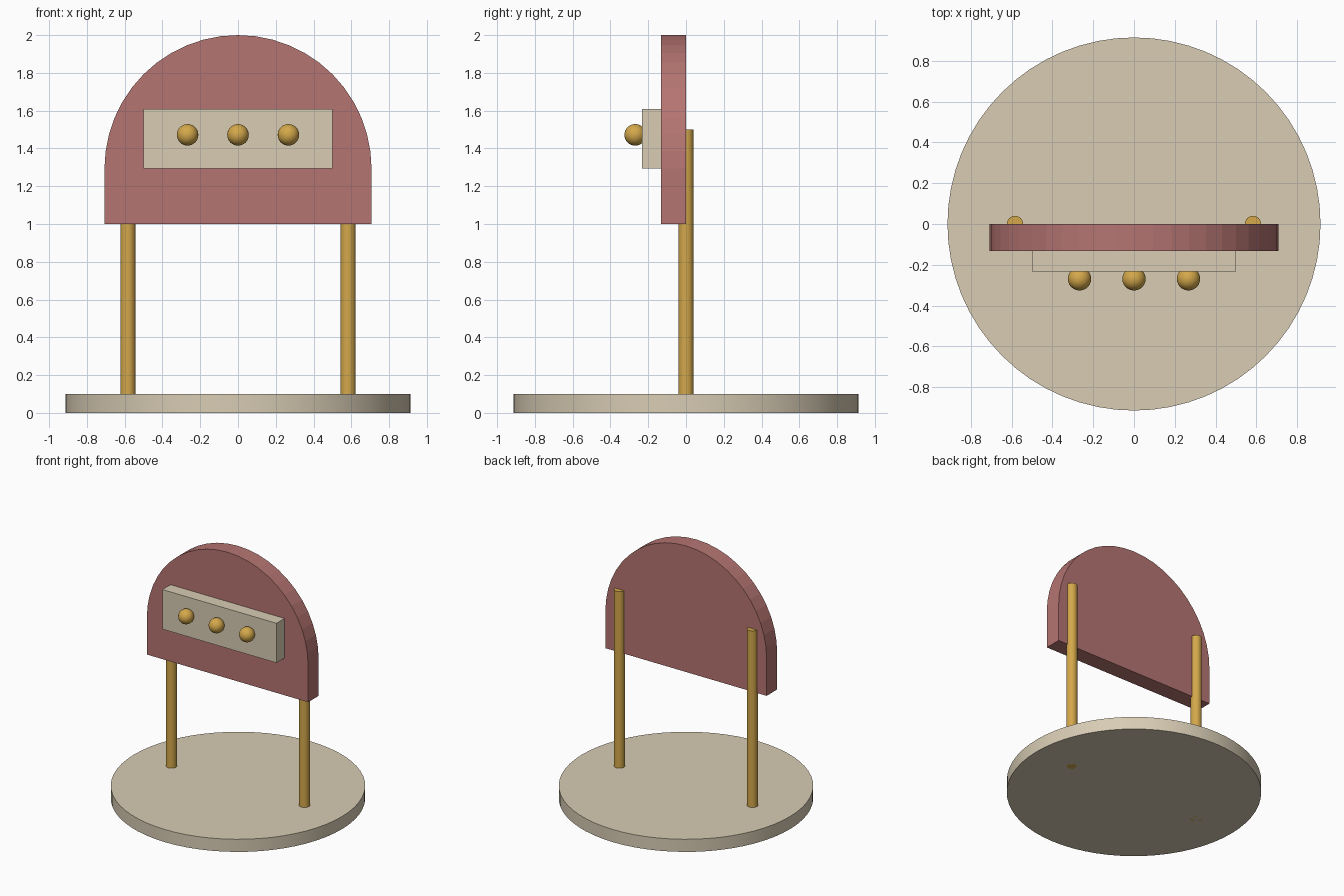
import bpy, bmesh, math

default = bpy.data.objects.get("Cube")
if default:
    bpy.data.objects.remove(default, do_unlink=True)


def material(name, rgb):
    linear = [((c / 255 + 0.055) / 1.055) ** 2.4 for c in rgb] + [1.0]
    mat = bpy.data.materials.new(name)
    mat.use_nodes = True
    mat.diffuse_color = linear
    mat.node_tree.nodes["Principled BSDF"].inputs["Base Color"].default_value = linear
    return mat


cream = material("cream", (216, 204, 180))
rose = material("dusty rose", (181, 117, 114))
gold = material("gold", (212, 168, 75))


def finish(obj, name, mat, smooth=False):
    obj.name = name
    obj.data.name = name
    obj.data.materials.append(mat)
    if smooth:
        bpy.ops.object.shade_smooth_by_angle(angle=math.radians(30))
    return obj


def cylinder(name, mat, x, radius, height, sides):
    bpy.ops.mesh.primitive_cylinder_add(
        vertices=sides, radius=radius, depth=height, location=(x, 0, height / 2))
    return finish(bpy.context.object, name, mat, smooth=True)


# Round base and the two posts that pass through it
cylinder("base", cream, 0, 0.914, 0.1, 64)
for side, x in (("left", 0.583), ("right", -0.583)):
    cylinder(side + "_post", gold, x, 0.04, 1.5, 24)

# Arched board: half circle on a short straight skirt, extruded forward
half_width, bottom, spring, thickness, segments = 0.707, 1.0, 1.293, 0.132, 24
outline = [(half_width, bottom)]
for i in range(segments + 1):
    a = math.pi * i / segments
    outline.append((half_width * math.cos(a), spring + half_width * math.sin(a)))
outline.append((-half_width, bottom))

bm = bmesh.new()
back = bm.faces.new([bm.verts.new((x, 0, z)) for x, z in outline])
front = bmesh.ops.extrude_face_region(bm, geom=[back], use_keep_orig=True)
moved = [v for v in front["geom"] if isinstance(v, bmesh.types.BMVert)]
bmesh.ops.translate(bm, verts=moved, vec=(0, -thickness, 0))
bmesh.ops.recalc_face_normals(bm, faces=bm.faces)
mesh = bpy.data.meshes.new("arched_board")
bm.to_mesh(mesh)
bm.free()
board = bpy.data.objects.new("arched_board", mesh)
bpy.context.collection.objects.link(board)
finish(board, "arched_board", rose)

# Raised panel on the front of the board
bpy.ops.mesh.primitive_cube_add(size=1, location=(0, -0.182, 1.452))
panel = bpy.context.object
panel.scale = (1.0, 0.102, 0.314)
bpy.ops.object.transform_apply(location=False, rotation=False, scale=True)
finish(panel, "front_panel", cream)

# Row of three round knobs
for name, x in (("right", -0.267), ("middle", 0), ("left", 0.267)):
    bpy.ops.mesh.primitive_uv_sphere_add(
        segments=24, ring_count=16, radius=0.057, location=(x, -0.269, 1.472))
    finish(bpy.context.object, name + "_knob", gold, smooth=True)
